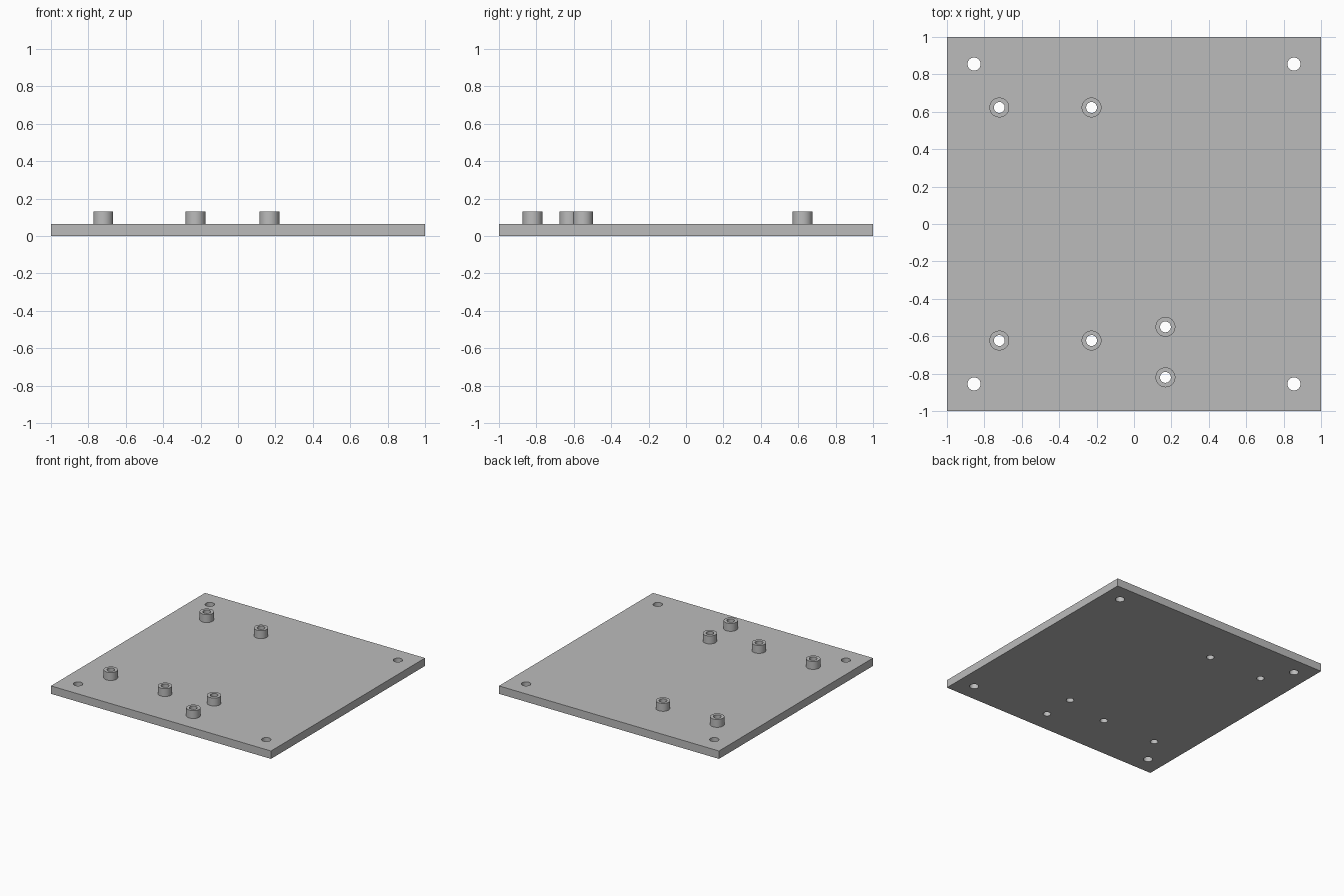
import bpy
import math

if "Cube" in bpy.data.objects:
    bpy.data.objects.remove(bpy.data.objects["Cube"])

PLATE_T, POST_TOP = 0.065, 0.13
POST_R, POST_HOLE_R, CORNER_HOLE_R = 0.053, 0.029, 0.035
SEG = 48

grey = bpy.data.materials.new("plain grey")
grey.diffuse_color = (0.5, 0.5, 0.5, 1)
grey.use_nodes = True
grey.node_tree.nodes["Principled BSDF"].inputs["Base Color"].default_value = grey.diffuse_color

corners = [(sx * 0.855, sy * 0.855) for sx in (-1, 1) for sy in (-1, 1)]
posts = [(x, y) for x in (-0.72, -0.227) for y in (-0.623, 0.623)]
posts += [(0.168, -0.55), (0.168, -0.82)]


def cylinder(name, x, y, r, z0, z1):
    bpy.ops.mesh.primitive_cylinder_add(vertices=SEG, radius=r, depth=z1 - z0,
                                        location=(x, y, (z0 + z1) / 2))
    ob = bpy.context.object
    ob.name = name
    ob.data.materials.append(grey)
    return ob


def cut(target, cutter):
    mod = target.modifiers.new("hole", 'BOOLEAN')
    mod.operation = 'DIFFERENCE'
    mod.solver = 'EXACT'
    mod.object = cutter
    bpy.context.view_layer.objects.active = target
    bpy.ops.object.modifier_apply(modifier=mod.name)


def smooth(ob):
    bpy.ops.object.select_all(action='DESELECT')
    ob.select_set(True)
    bpy.context.view_layer.objects.active = ob
    bpy.ops.object.shade_smooth_by_angle(angle=math.radians(30))


# Square base plate
bpy.ops.mesh.primitive_cube_add(size=1, location=(0, 0, PLATE_T / 2))
plate = bpy.context.object
plate.name = "base_plate"
plate.scale = (2, 2, PLATE_T)
bpy.ops.object.transform_apply(location=True, rotation=False, scale=True)
plate.data.materials.append(grey)

# Corner mounting holes
for x, y in corners:
    drill = cylinder("corner_drill", x, y, CORNER_HOLE_R, -0.1, 0.3)
    cut(plate, drill)
    bpy.data.objects.remove(drill)

# Hollow standoffs, drilled right through the plate
for i, (x, y) in enumerate(posts, 1):
    post = cylinder(f"standoff_{i}", x, y, POST_R, PLATE_T, POST_TOP)
    drill = cylinder("standoff_drill", x, y, POST_HOLE_R, -0.1, 0.3)
    cut(post, drill)
    cut(plate, drill)
    bpy.data.objects.remove(drill)
    smooth(post)

smooth(plate)
